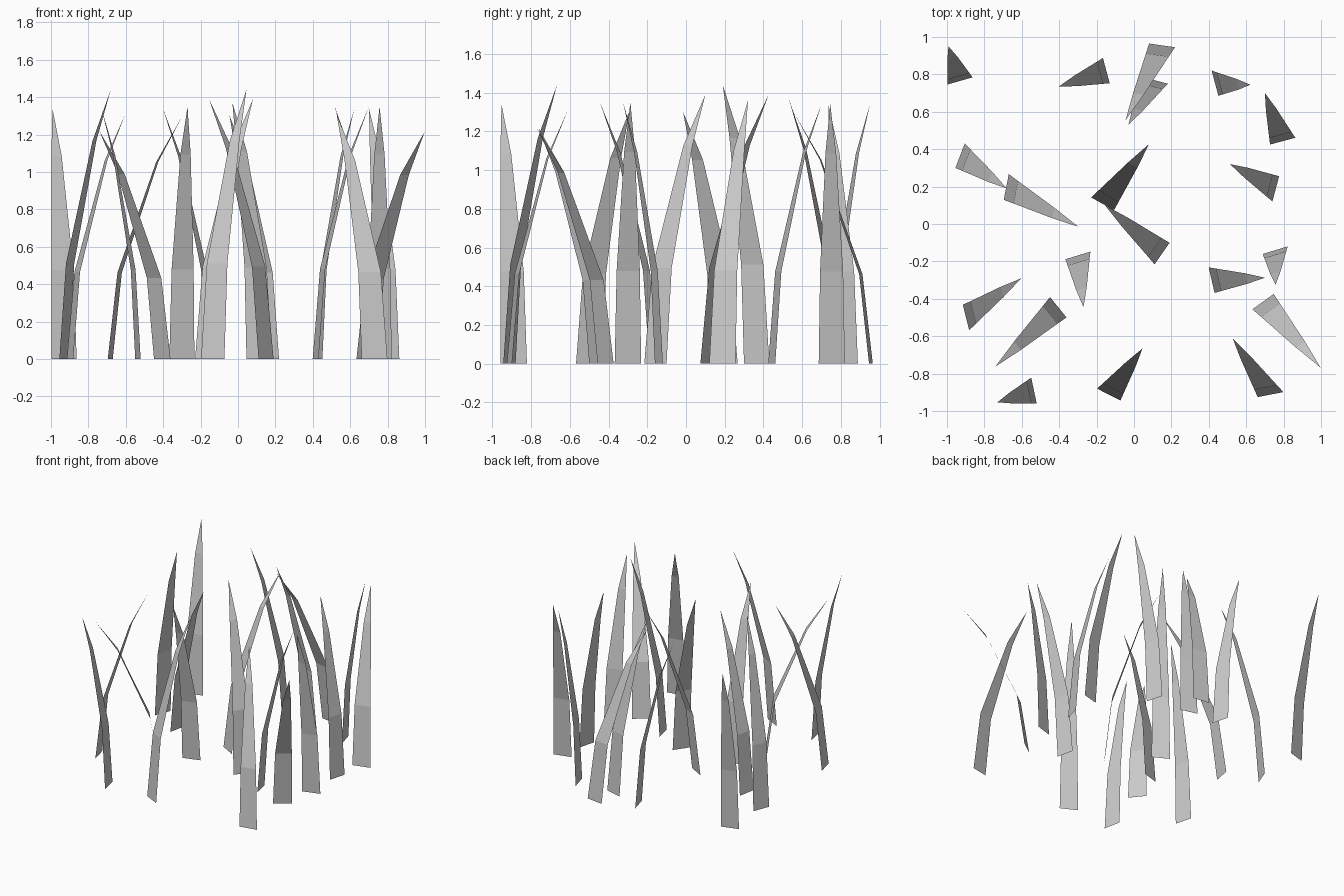
import bpy
from math import cos, sin, radians

WIDTH = 0.14
# Blade profile: height fraction, lean fraction, width fraction
LEVELS = [(0.0, 0.0, 1.0), (0.355, 0.13, 0.88), (0.81, 0.65, 0.41)]

# Each blade: base x, base y, base edge angle, tip x, tip y, tip z
BLADES = [
    (-.93, .765, 16, -.992, .95, 1.34),
    (-.148, .82, -75, -.402, .735, 1.34),
    (.15, .955, -8, -.045, .555, 1.30),
    (.113, .768, -15, -.03, .53, 1.37),
    (.433, .753, -75, .622, .745, 1.34),
    (.795, .443, 15, .70, .70, 1.34),
    (-.93, .365, 69, -.68, .19, 1.44),
    (-.683, .198, 79, -.297, -.015, 1.30),
    (-.168, .108, -29, .08, .427, 1.39),
    (.15, -.158, 55, -.155, .10, 1.39),
    (.758, .188, 75, .513, .32, 1.36),
    (-.30, -.168, 17, -.27, -.445, 1.35),
    (.755, -.14, 17, .757, -.325, 1.35),
    (.415, -.30, -77, .70, -.287, 1.35),
    (.69, -.415, 36, .998, -.768, 1.215),
    (-.898, -.50, -76, -.602, -.29, 1.31),
    (-.405, -.445, -51, -.742, -.763, 1.22),
    (-.535, -.89, -78, -.73, -.953, 1.34),
    (-.135, -.912, -27, .045, -.666, 1.44),
    (.73, -.912, 11, .527, -.61, 1.31),
]


def grass_blade(name, bx, by, angle, tx, ty, tz):
    """Flat strip that curves over and narrows to a point."""
    ex, ey = cos(radians(angle)), sin(radians(angle))
    verts = []
    for h, lean, w in LEVELS:
        cx, cy = bx + (tx - bx) * lean, by + (ty - by) * lean
        for side in (-1, 1):
            r = side * WIDTH / 2 * w
            verts.append((cx + ex * r, cy + ey * r, tz * h))
    verts.append((tx, ty, tz))
    faces = [(0, 1, 3, 2), (2, 3, 5, 4), (4, 5, 6)]
    mesh = bpy.data.meshes.new(name)
    mesh.from_pydata(verts, [], faces)
    bpy.context.collection.objects.link(bpy.data.objects.new(name, mesh))


for i, blade in enumerate(BLADES, 1):
    grass_blade(f"grass_blade_{i:02d}", *blade)
